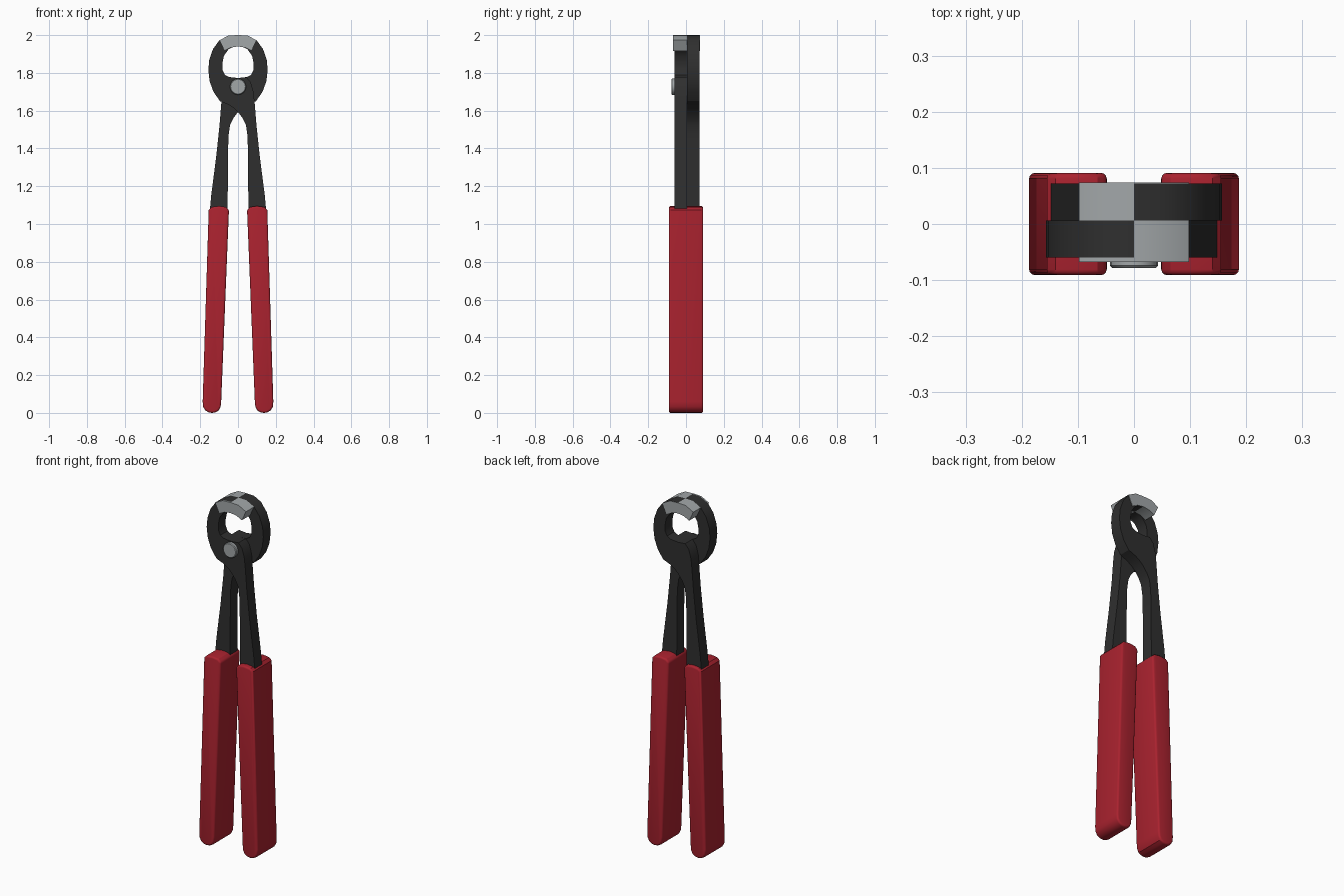
import bpy, bmesh, math

if "Cube" in bpy.data.objects:
    bpy.data.objects.remove(bpy.data.objects["Cube"])

def material(name, rgb):
    m = bpy.data.materials.new(name)
    m.diffuse_color = (*rgb, 1)
    m.use_nodes = True
    m.node_tree.nodes["Principled BSDF"].inputs["Base Color"].default_value = m.diffuse_color
    return m

STEEL = material("dark steel", (0.028, 0.028, 0.028))
EDGE = material("polished steel", (0.36, 0.385, 0.395))
GRIP = material("red grip", (0.40, 0.016, 0.028))
SEAM = 0.006  # depth at which the two halves meet

def extrude(name, profile, y0, y1, mat, bevel=0, segments=1):
    """Extrude an x-z outline between two depths."""
    bm = bmesh.new()
    face = bm.faces.new([bm.verts.new((x, y0, z)) for x, z in profile])
    moved = bmesh.ops.extrude_face_region(bm, geom=[face])["geom"]
    for v in moved:
        if isinstance(v, bmesh.types.BMVert):
            v.co.y = y1
    bmesh.ops.recalc_face_normals(bm, faces=bm.faces)
    me = bpy.data.meshes.new(name)
    bm.to_mesh(me)
    bm.free()
    ob = bpy.data.objects.new(name, me)
    bpy.context.collection.objects.link(ob)
    me.materials.append(mat)
    bpy.ops.object.select_all(action='DESELECT')
    ob.select_set(True)
    bpy.context.view_layer.objects.active = ob
    if bevel:
        mod = ob.modifiers.new("soft edges", 'BEVEL')
        mod.width, mod.segments = bevel, segments
        mod.limit_method, mod.angle_limit = 'ANGLE', math.radians(50)
        bpy.ops.object.modifier_apply(modifier=mod.name)
    bpy.ops.object.shade_smooth_by_angle(angle=math.radians(32))
    return ob

# Outline of one half: curved jaw, pivot area and opposite shaft
half = [(0, 2.0), (-.05, 1.998), (-.098, 1.973), (-.132, 1.927), (-.152, 1.87),
        (-.157, 1.815), (-.15, 1.755), (-.13, 1.70), (-.095, 1.65), (-.05, 1.632),
        (-.02, 1.612), (0, 1.593), (.025, 1.56), (.042, 1.525), (.05, 1.47),
        (.053, 1.38), (.055, 1.05), (.151, 1.05), (.142, 1.15), (.115, 1.36),
        (.098, 1.52), (.088, 1.645), (.082, 1.70), (.068, 1.75), (.045, 1.777),
        (.02, 1.775), (0, 1.773), (-.02, 1.775), (-.048, 1.778), (-.07, 1.79),
        (-.082, 1.815), (-.083, 1.85), (-.075, 1.89), (-.05, 1.925),
        (-.025, 1.937), (0, 1.94)]

# Cutting edge beyond the centre line
tip = [(0, 2.0), (.05, 1.998), (.098, 1.973), (.072, 1.917), (.038, 1.934), (0, 1.94)]

# Sleeve outline with domed top and rounded end
sleeve = [(.048, 1.075), (.065, 1.09), (.10, 1.095), (.14, 1.09), (.155, 1.075),
          (.187, .06), (.185, .033), (.173, .013), (.155, .003), (.138, 0),
          (.120, .003), (.102, .013), (.092, .033), (.089, .06)]

for label, s in (("front", 1), ("back", -1)):
    # The back half is the front half turned around the pivot axis
    turn = lambda pts: [(x * s, z) for x, z in pts]
    depth = lambda d: SEAM - s * d
    proud = 0.074 if s == 1 else 0.068
    extrude(label + "_jaw_and_shaft", turn(half), depth(0), depth(.066), STEEL)
    extrude(label + "_cutting_tip", turn(tip), depth(0), depth(proud), EDGE)
    # Ground face plate across the jaw
    extrude(label + "_ground_face", turn([(-x, z) for x, z in tip]),
            depth(.0655), depth(proud), EDGE)
    extrude(label + "_grip", turn(sleeve), -.091, .091, GRIP, .010, 3)

# Pivot rivet on the front
rivet = [(.043 * math.cos(math.tau * i / 16), 1.727 + .043 * math.sin(math.tau * i / 16))
         for i in range(16)]
extrude("pivot_rivet", rivet, -.078, -.05, EDGE, .004)
